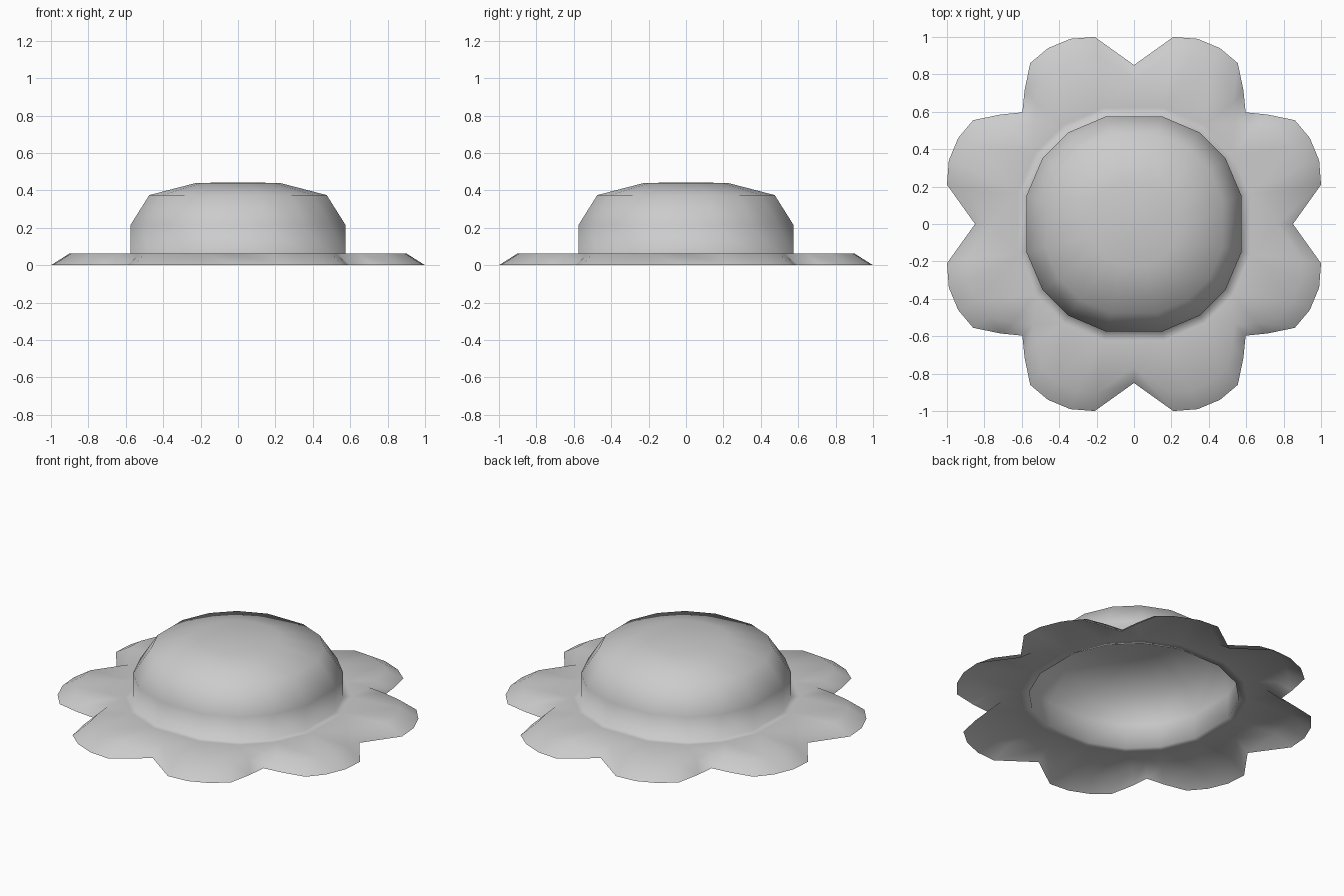
import bpy, bmesh

if "Cube" in bpy.data.objects:
    bpy.data.objects.remove(bpy.data.objects["Cube"])

# Half petal outline and half of the crown's cross-section, mirrored on the diagonal
half_brim = [(0, .85), (.21, 1), (.34, .99), (.46, .94), (.555, .86), (.585, .715), (.597, .597)]
half_crown = [(.15, .575), (.35, .49)]
brim_quarter = half_brim + [(y, x) for x, y in half_brim[-2:0:-1]]
crown_quarter = half_crown + [(y, x) for x, y in reversed(half_crown)]


def full_loop(quarter):
    """Repeat a quarter outline clockwise around z."""
    pts, cur = [], quarter
    for _ in range(4):
        pts += cur
        cur = [(y, -x) for x, y in cur]
    return pts


bm = bmesh.new()


def ring(points, scale, z):
    return [bm.verts.new((x * scale, y * scale, z)) for x, y in points]


def join(a, b):
    n = len(a)
    for i in range(n):
        j = (i + 1) % n
        bm.faces.new((a[i], a[j], b[j], b[i]))


brim_pts = full_loop(brim_quarter)
crown_pts = full_loop(crown_quarter)

# Petal edge slopes up to the flat brim
edge = ring(brim_pts, 1, 0)
ridge = ring(brim_pts, .9, .063)
join(edge, ridge)

# Flat brim: each crown corner fans out to three outline segments
base = ring(crown_pts, 1.08, .063)
n = len(ridge)
for j in range(n):
    k = j // 3
    bm.faces.new((ridge[j], ridge[(j + 1) % n], base[k]))
    if j % 3 == 0:
        bm.faces.new((ridge[j], base[k], base[k - 1]))

# Hollow crown, from the brim to the top
last = base
for scale, z in [(1, .063), (1, .215), (.825, .375), (.39, .44)]:
    new = ring(crown_pts, scale, z)
    join(last, new)
    last = new
top = bm.verts.new((0, 0, .443))
for i in range(len(last)):
    bm.faces.new((last[i], last[(i + 1) % len(last)], top))

bmesh.ops.recalc_face_normals(bm, faces=bm.faces)
top.normal_update()
if top.normal.z < 0:
    bmesh.ops.reverse_faces(bm, faces=bm.faces)
for f in bm.faces:
    f.smooth = True

mesh = bpy.data.meshes.new("petal_hat")
bm.to_mesh(mesh)
bm.free()
hat = bpy.data.objects.new("petal_hat", mesh)
bpy.context.collection.objects.link(hat)
